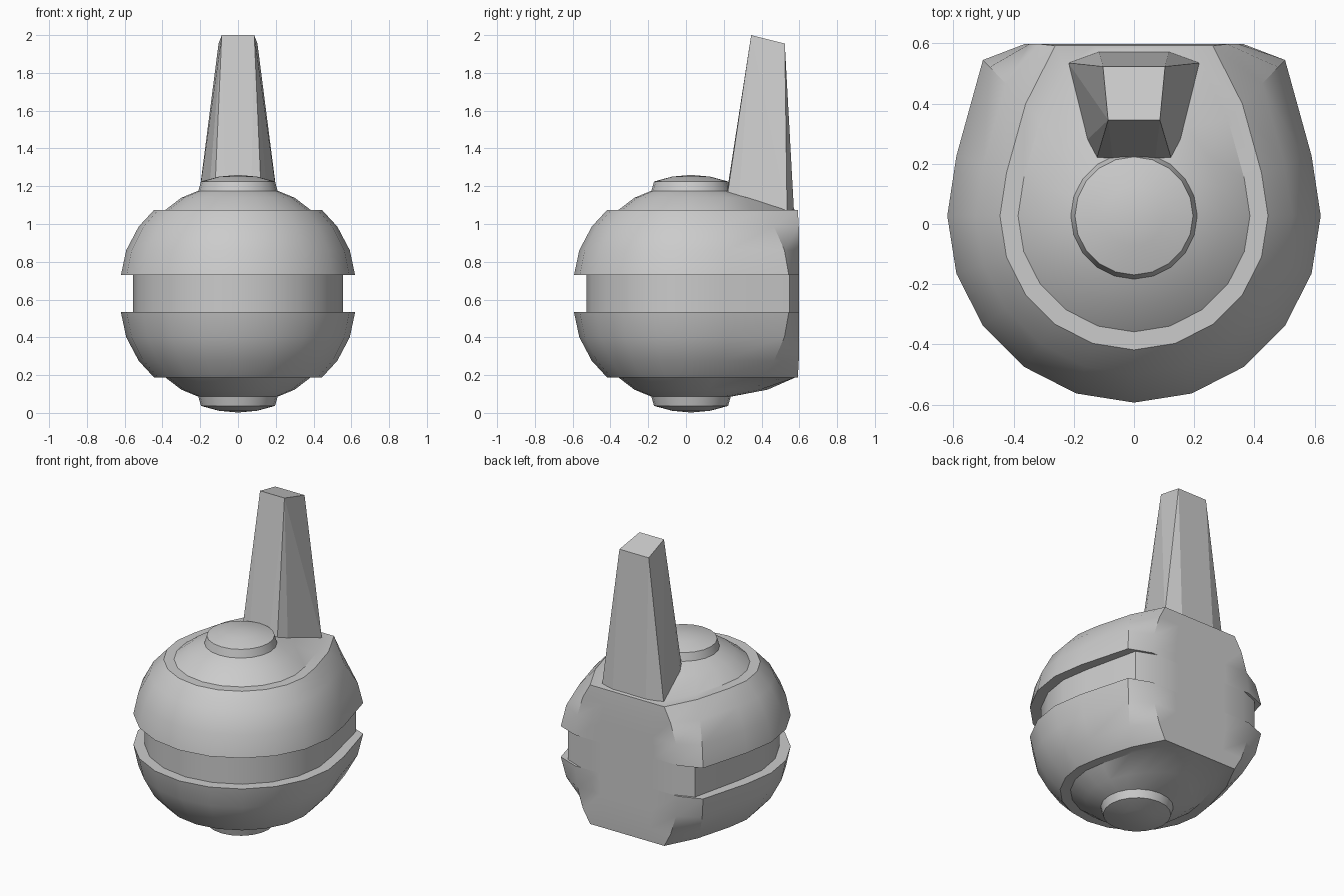
import bpy, bmesh, math

if "Cube" in bpy.data.objects:
    bpy.data.objects.remove(bpy.data.objects["Cube"])

CY, CZ, SIDES, BACK = 0.027, 0.631, 20, 0.597
# how far the rear half is pulled back towards the flat, by angle from the side
PULL = {0: 1.0, 1: 1.04, 2: 1.42, 3: 1.58, 4: 1.8, 5: 2.0}


def finish(name, bm, smooth):
    bmesh.ops.recalc_face_normals(bm, faces=bm.faces)
    me = bpy.data.meshes.new(name)
    bm.to_mesh(me)
    bm.free()
    ob = bpy.data.objects.new(name, me)
    bpy.context.collection.objects.link(ob)
    if smooth:
        bpy.ops.object.select_all(action='DESELECT')
        ob.select_set(True)
        bpy.context.view_layer.objects.active = ob
        bpy.ops.object.shade_smooth_by_angle(angle=math.radians(30))
    return ob


def ring(bm, r, z, stretch, limit):
    verts = []
    for i in range(SIDES):
        a = 2 * math.pi * i / SIDES
        x, y = r * math.cos(a), r * math.sin(a)
        if 0 < i < 10:
            k = PULL[min(i, 10 - i)]
            if limit == BACK and r == 0.555 and i in (2, 8):
                k = 1.6
            y = min(y * (1 + (k - 1) * stretch), limit - CY)
        verts.append(bm.verts.new((x, y + CY, z)))
    return verts


# body: radius, height from the middle, rear stretch, rear limit
half = [
    (0.555, 0.098, 1, BACK), (0.62, 0.098, 1, BACK),
    (0.592, 0.23, 1, BACK), (0.526, 0.355, 1, BACK), (0.445, 0.443, 1, 0.592),
    (0.385, 0.443, 1, 0.58), (0.30, 0.508, 0.35, 0.58), (0.21, 0.545, 0, 0.58),
    (0.196, 0.594, 0, 0.58), (0.10, 0.62, 0, 0.58),
]
profile = [(r, -z, s, l) for r, z, s, l in reversed(half)] + half
bm = bmesh.new()
rings = [ring(bm, r, CZ + z, s, l) for r, z, s, l in profile]
for lo, hi in zip(rings, rings[1:]):
    for i in range(SIDES):
        j = (i + 1) % SIDES
        bm.faces.new((lo[i], lo[j], hi[j], hi[i]))
for rim, z in ((rings[0], CZ - 0.629), (rings[-1], CZ + 0.629)):
    pole = bm.verts.new((0, CY, z))
    for i in range(SIDES):
        bm.faces.new((rim[i], rim[(i + 1) % SIDES], pole))
finish("grooved_body", bm, True)

# tapering chamfered stem, leaning back
bm = bmesh.new()
outline = [
    (0.086, 0.345, 2.0), (0.103, 0.523, 1.955),
    (0.07, 0.215, 1.16), (0.123, 0.22, 1.16), (0.155, 0.28, 1.14),
    (0.20, 0.47, 1.08), (0.218, 0.535, 1.06), (0.117, 0.572, 1.06),
]
for x, y, z in outline:
    bm.verts.new((x, y, z))
    bm.verts.new((-x, y, z))
bmesh.ops.convex_hull(bm, input=bm.verts)
finish("stem", bm, False)
